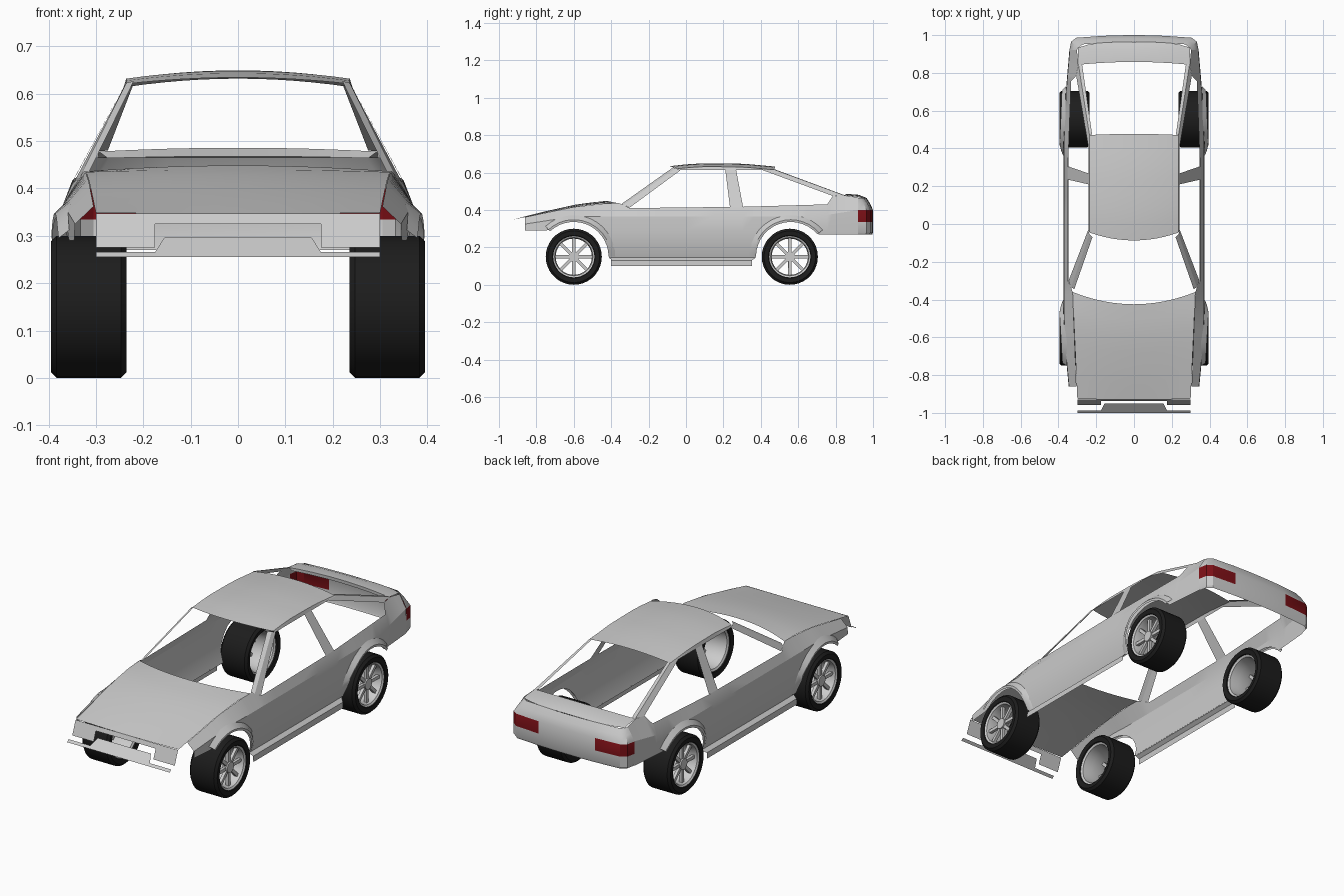
import bpy, bmesh, math
from mathutils import Matrix, Vector

if "Cube" in bpy.data.objects:
    bpy.data.objects.remove(bpy.data.objects["Cube"])

def material(name, rgb):
    m = bpy.data.materials.new(name)
    m.diffuse_color = (*rgb, 1)
    m.use_nodes = True
    m.node_tree.nodes["Principled BSDF"].inputs["Base Color"].default_value = m.diffuse_color
    return m

RUBBER = material("rubber", (0.012, 0.012, 0.012))
RED = material("tail_red", (0.2, 0.005, 0.008))

def interp(pts, v):
    if v <= pts[0][0]:
        return pts[0][1]
    for (a, p), (b, q) in zip(pts, pts[1:]):
        if v <= b:
            return p + (q - p) * (v - a) / (b - a)
    return pts[-1][1]

def finish(name, bm, angle=30):
    bmesh.ops.remove_doubles(bm, verts=bm.verts, dist=0.0005)
    bmesh.ops.recalc_face_normals(bm, faces=bm.faces)
    me = bpy.data.meshes.new(name)
    bm.to_mesh(me)
    bm.free()
    ob = bpy.data.objects.new(name, me)
    bpy.context.collection.objects.link(ob)
    bpy.ops.object.select_all(action='DESELECT')
    ob.select_set(True)
    bpy.context.view_layer.objects.active = ob
    bpy.ops.object.shade_smooth_by_angle(angle=math.radians(angle))
    return ob

def sheet(name, rows, mirror=False, closed=False, angle=30):
    """Quad surface through rows of points, optionally mirrored across x."""
    bm = bmesh.new()
    for s in ((1, -1) if mirror else (1,)):
        g = [[bm.verts.new((p[0] * s, p[1], p[2])) for p in r] for r in rows]
        pairs = list(zip(g, g[1:])) + ([(g[-1], g[0])] if closed else [])
        for a, b in pairs:
            for i in range(len(a) - 1):
                bm.faces.new((a[i], a[i + 1], b[i + 1], b[i]))
    return finish(name, bm, angle)

def plate(name, half, y_of_z):
    """Flat symmetric outline given by its right half in x, z."""
    pts = half + [(-x, z) for x, z in reversed(half)]
    bm = bmesh.new()
    bm.faces.new([bm.verts.new((x, y_of_z(z), z)) for x, z in pts])
    return finish(name, bm)

US = [i / 6 - 1 for i in range(13)]
FRONT, REAR, ARCH = -0.6, 0.56, 0.19

# Body side curves along the length
TOP_Z = [(-.86, .362), (-.6, .416), (-.43, .435), (-.36, .437), (-.33, .425), (-.3, .41),
         (.3, .417), (.755, .43), (.785, .475), (.845, .478), (.92, .467)]
TOP_X = [(-.86, .305), (-.36, .325), (-.33, .335), (-.3, .35), (.3, .35), (.755, .333),
         (.785, .306), (.845, .295), (.92, .302)]
TAPER = [(-.86, .93), (-.7, .97), (-.5, 1), (.45, 1), (.7, .97), (.92, .92)]
SHOULDER = [(-.86, .325), (-.6, .365), (.7, .365), (.92, .40)]

def section(y):
    t = interp(TAPER, y)
    return [(.14, .346 * t), (.205, .366 * t), (.29, .372 * t),
            (interp(SHOULDER, y), .37 * t), (interp(TOP_Z, y), interp(TOP_X, y))]

def bottom(y):
    z = .29 if y < FRONT else .27 if y > REAR else .14
    for c in (FRONT, REAR):
        d = abs(y - c)
        if d < ARCH:
            z = max(z, .15 + math.sqrt(ARCH * ARCH - d * d))
    return z

# Side panels with wheel arches
ys = [p[0] for p in TOP_Z] + [-.8, -.2, 0, .15, .65, .7, .88]
for c in (FRONT, REAR):
    ys += [c + ARCH * math.cos(math.pi * i / 14) for i in range(15)]
side = []
for y in sorted(ys):
    s, b = section(y), bottom(y)
    side.append([(interp(s, max(z, b)), y, max(z, b)) for z, _ in s])
sheet("body_side", side, mirror=True, angle=20)

# Flared arch lips
for label, c, a0, a1 in (("front", FRONT, 0, 133), ("rear", REAR, 40, 180)):
    rows = []
    for i in range(15):
        a = math.radians(a0 + (a1 - a0) * i / 14)
        lift = .022 * min(1, .25 + math.sin(a))
        row = []
        for r, k in ((.186, .9), (.198, 1), (.222, .05)):
            y, z = c + r * math.cos(a), .15 + r * math.sin(a)
            row.append((interp(section(y), z) + lift * k, y, z))
        rows.append(row)
    sheet(label + "_arch_flare", rows, mirror=True)

# Side skirts
sheet("side_skirt", [[(.347, y0, .145), (.368, y1, .13), (.37, y1, .10)]
                     for y0, y1 in ((-.405, -.40), (-.375, -.37), (.335, .325), (.37, .352))],
      mirror=True, angle=20)

# Bonnet
HOOD_Z = [(-.93, .347), (-.8, .382), (-.6, .427), (-.45, .448), (-.36, .45)]
hood = []
for j in range(7):
    t = j / 6
    row = []
    for u in US:
        y0, y1 = -.93 + .005 * u * u, -.425 + .065 * u * u
        y = y0 + (y1 - y0) * t
        row.append((u * (.30 + .025 * t), y, interp(HOOD_Z, y) - .014 * t ** .5 * u * u))
    hood.append(row)
sheet("bonnet", hood)

# Front panel and bumper blade
plate("front_panel", [(.175, .325), (.175, .275), (.30, .275), (.30, .347)],
      lambda z: -.93 - (.347 - z) * .38)
plate("front_bumper", [(.155, .297), (.175, .266), (.30, .266), (.30, .255)],
      lambda z: -1.0 + (z - .255) * 1.2)

# Roof with side rails
ROOF_Z = [(-.09, .634), (0, .644), (.1, .65), (.3, .648), (.475, .632)]
roof = []
for j in range(8):
    t = j / 7
    row = []
    for u in US:
        y0, y1 = -.087 + .042 * u * u, .477 - .006 * u * u
        y = y0 + (y1 - y0) * t
        row.append((u * .236, y, interp(ROOF_Z, y) - .018 * u * u))
    e = row[-1]
    drop = (.242, max(-.035, e[1]), min(.613, e[2] - .004))
    roof.append([(-drop[0], *drop[1:])] + row + [drop])
sheet("roof", roof)

# Window pillars
sheet("windscreen_pillar", [[(.316, -.345, .432), (.333, -.335, .427), (.347, -.302, .412)],
                            [(.220, -.070, .627), (.236, -.055, .623), (.242, -.030, .612)]],
      mirror=True)
sheet("middle_pillar", [[(.242, .21, .614), (.242, .268, .614)],
                        [(.350, .235, .414), (.348, .305, .416)]], mirror=True)
sheet("rear_pillar", [[(.222, .475, .617), (.236, .472, .616), (.242, .41, .613)],
                      [(.275, .845, .480), (.294, .845, .479), (.306, .785, .475)]],
      mirror=True)

# Tail deck
sheet("tail_deck", [[(.275 * u, .86 - .015 * u * u, .468 - .004 * u * u) for u in US],
                    [(.294 * u, .858 - .015 * u * u, .486 - .008 * u * u) for u in US],
                    [(.296 * u, .925 - .015 * u ** 4, .481 - .010 * u * u) for u in US],
                    [(.297 * u, .963 - .03 * u ** 4, .465) for u in US]])

# Rear panel wrapping round the corners, lamps are faces of it
half = [(.342, .92), (.333, .965), (.305, .986), (.165, .996), (.08, .999), (0, 1.0)]
plan = half + [(-x, y) for x, y in reversed(half[:-1])]
levels = [(.27, .985, .004), (.28, 1, 0), (.335, 1, 0), (.40, 1, 0), (.435, .945, .016), (.465, .89, .035)]
rear = sheet("rear_panel", [[(x * k, y - (d if y > .93 else 0), z) for x, y in plan]
                            for z, k, d in levels])
rear.data.materials.append(material("body_grey", (.8, .8, .8)))
rear.data.materials.append(RED)
for f in rear.data.polygons:
    if .34 < f.center.z < .395 and abs(f.center.x) > .165:
        f.material_index = 1

# Wheels: tyre, rim barrel, spokes and hub
TYRE = [(.262, .106), (.240, .114), (.235, .138), (.247, .15), (.383, .15),
        (.395, .138), (.392, .114), (.384, .106)]
RIM = [(.245, .113), (.252, .102), (.30, .097), (.36, .097), (.383, .102), (.390, .113)]

def lathe(name, prof, s, cy, n=36):
    rows = []
    for i in range(n):
        a = 2 * math.pi * i / n
        rows.append([(s * x, cy + r * math.sin(a), .15 + r * math.cos(a)) for x, r in prof])
    return sheet(name, rows, closed=True, angle=35)

for label, cy in (("front", FRONT), ("rear", REAR - .005)):
    for lr, s in (("right", 1), ("left", -1)):
        tag = f"{label}_{lr}_"
        lathe(tag + "tyre", TYRE, s, cy).data.materials.append(RUBBER)
        lathe(tag + "rim", RIM, s, cy)
        bm = bmesh.new()
        centre = Matrix.Translation((s * .362, cy, .15))
        for i in range(8):
            m = (centre @ Matrix.Rotation(math.pi * i / 4, 4, 'X') @ Matrix.Translation((0, 0, .06))
                 @ Matrix.Diagonal((.016, .017, .08, 1)))
            bmesh.ops.create_cube(bm, size=1, matrix=m)
        bmesh.ops.create_cone(bm, cap_ends=True, segments=20, radius1=.028, radius2=.028,
                              depth=.03, matrix=centre @ Matrix.Rotation(math.pi / 2, 4, 'Y'))
        finish(tag + "spokes", bm)
